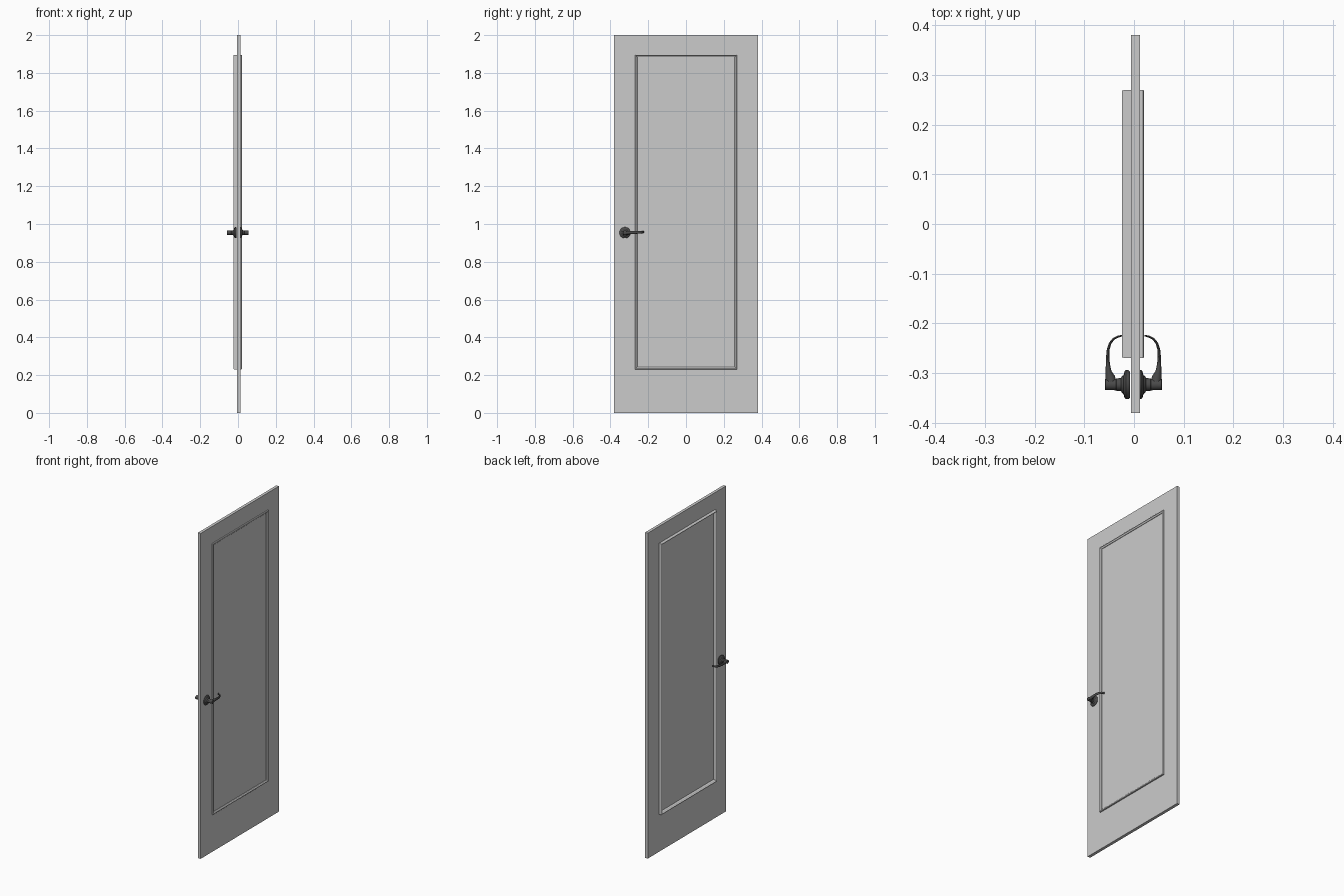
import bpy, bmesh, math

if "Cube" in bpy.data.objects:
    bpy.data.objects.remove(bpy.data.objects["Cube"])

dark = bpy.data.materials.new("dark_metal")
dark.diffuse_color = (0.07, 0.07, 0.07, 1)
dark.use_nodes = True
dark.node_tree.nodes["Principled BSDF"].inputs["Base Color"].default_value = dark.diffuse_color

HY, HZ = -0.323, 0.954   # handle axis
MID = -0.001             # mirror plane of the handles


def finish(name, bm, mat=None, smooth=False):
    bmesh.ops.recalc_face_normals(bm, faces=bm.faces)
    me = bpy.data.meshes.new(name)
    bm.to_mesh(me)
    bm.free()
    ob = bpy.data.objects.new(name, me)
    bpy.context.collection.objects.link(ob)
    if mat:
        me.materials.append(mat)
    if smooth:
        bpy.ops.object.select_all(action='DESELECT')
        ob.select_set(True)
        bpy.context.view_layer.objects.active = ob
        bpy.ops.object.shade_smooth_by_angle(angle=math.radians(40))
    return ob


def skin(rings, closed=False):
    """Join equal-length rings of points with quads, capping the ends if open."""
    bm = bmesh.new()
    vs = [[bm.verts.new(p) for p in r] for r in rings]
    n = len(vs[0])
    pairs = list(zip(vs, vs[1:])) + ([(vs[-1], vs[0])] if closed else [])
    for a, b in pairs:
        for i in range(n):
            j = (i + 1) % n
            bm.faces.new((a[i], a[j], b[j], b[i]))
    if not closed:
        bm.faces.new(vs[0])
        bm.faces.new(vs[-1])
    return bm


# Door slab
bm = bmesh.new()
bmesh.ops.create_cube(bm, size=1)
for v in bm.verts:
    v.co.x = 0.003 + v.co.x * 0.018
    v.co.y *= 0.76
    v.co.z = 1 + v.co.z * 2
finish("door_slab", bm)


# Panel moulding frames, one on each face: (inset, fraction of height)
def moulding(name, base, top):
    profile = [(0, -0.1), (0, 0.75), (0.002, 1), (0.005, 1), (0.008, 0.7),
               (0.011, 0.55), (0.013, 0.3), (0.013, -0.1)]
    rings = []
    for d, h in profile:
        x = base + (top - base) * h
        y, z0, z1 = 0.27 - d, 0.23 + d, 1.896 - d
        rings.append([(x, -y, z0), (x, y, z0), (x, y, z1), (x, -y, z1)])
    finish(name, skin(rings, closed=True))


moulding("front_moulding", 0.012, 0.020)
moulding("back_moulding", -0.006, -0.024)


# Handles: turned rose with neck and hub, plus a curved lever
def handle(side, s):
    turned = [(0.007, 0.026), (0.010, 0.029), (0.015, 0.0295), (0.018, 0.027),
              (0.020, 0.019), (0.023, 0.017), (0.025, 0.013), (0.034, 0.0125),
              (0.035, 0.0115), (0.0565, 0.0112), (0.057, 0.0105)]
    ring = [2 * math.pi * i / 32 for i in range(32)]
    rings = [[(MID + s * x, HY + r * math.cos(a), HZ + r * math.sin(a)) for a in ring]
             for x, r in turned]
    finish(side + "_rose_and_hub", skin(rings), dark, True)

    # lever sections: x, y, thickness, height
    path = [(0.045, -0.323, 0.022, 0.020), (0.047, -0.308, 0.020, 0.019),
            (0.0502, -0.297, 0.012, 0.018), (0.0515, -0.283, 0.0085, 0.017),
            (0.052, -0.268, 0.0065, 0.016), (0.051, -0.253, 0.0055, 0.015),
            (0.047, -0.240, 0.005, 0.014), (0.040, -0.231, 0.0045, 0.013),
            (0.031, -0.2265, 0.004, 0.012), (0.022, -0.2245, 0.003, 0.011)]
    rings = []
    for i, (x, y, t, h) in enumerate(path):
        p, q = path[max(i - 1, 0)], path[min(i + 1, len(path) - 1)]
        dx, dy = q[0] - p[0], q[1] - p[1]
        ln = math.hypot(dx, dy)
        nx, ny = dy / ln, -dx / ln
        z = HZ + 0.004 * i / (len(path) - 1)
        sec = []
        for k in range(16):
            a = 2 * math.pi * k / 16
            u, w = t / 2 * math.cos(a), h / 2 * math.sin(a)
            sec.append((MID + s * (x + nx * u), y + ny * u, z + w))
        rings.append(sec)
    finish(side + "_lever", skin(rings), dark, True)


handle("front", 1)
handle("back", -1)
